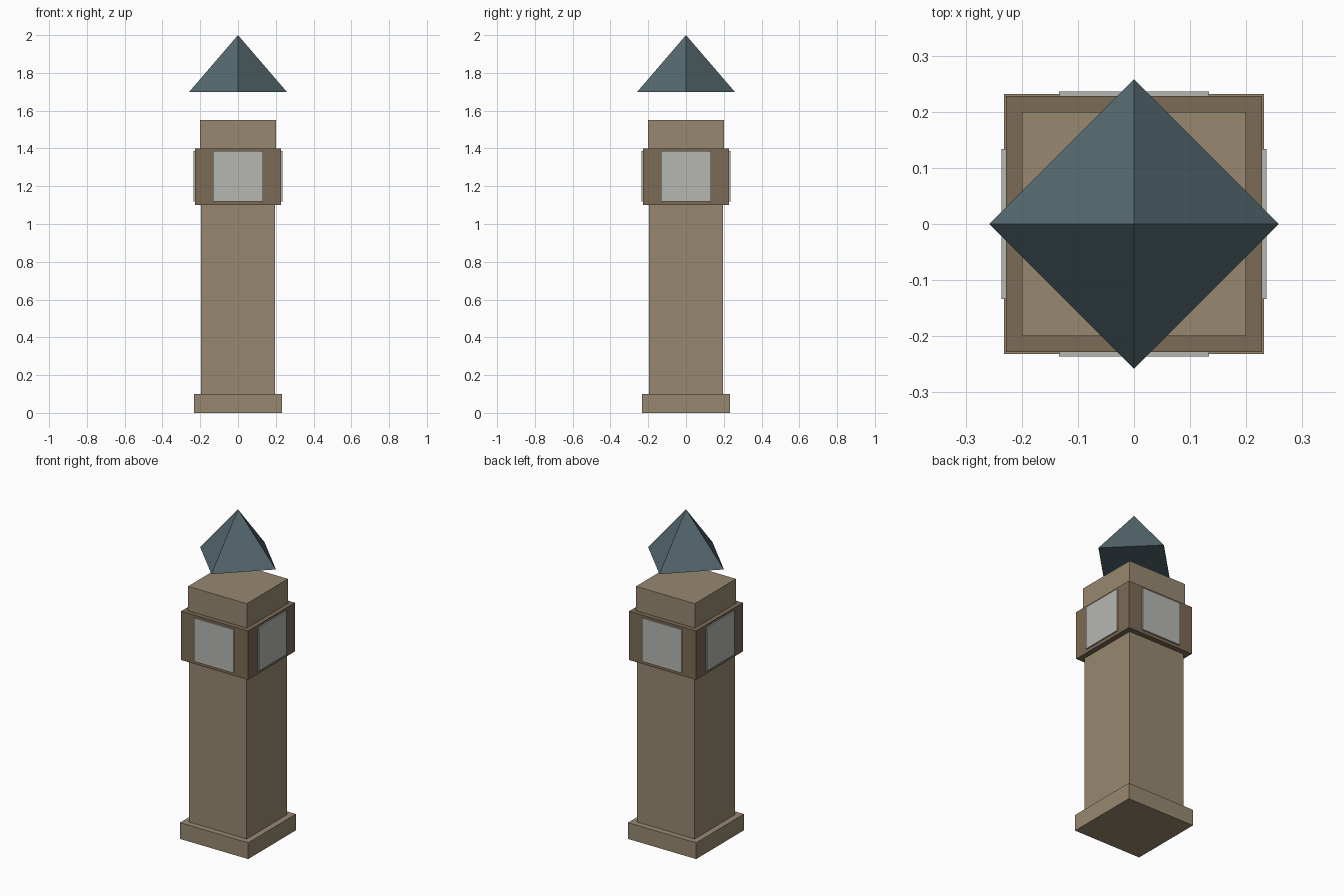
import bpy
from math import pi, sin, cos

if "Cube" in bpy.data.objects:
    bpy.data.objects.remove(bpy.data.objects["Cube"])


def material(name, rgb):
    m = bpy.data.materials.new(name)
    m.diffuse_color = (*rgb, 1)
    m.use_nodes = True
    m.node_tree.nodes["Principled BSDF"].inputs["Base Color"].default_value = m.diffuse_color
    return m


stone = material("stone", (0.31, 0.25, 0.165))
dark_stone = material("dark_stone", (0.20, 0.145, 0.09))
dial = material("dial", (0.47, 0.47, 0.44))
slate = material("slate", (0.09, 0.14, 0.16))


def box(name, centre, size, mat, turn=0):
    bpy.ops.mesh.primitive_cube_add(size=1, location=centre, rotation=(0, 0, turn))
    ob = bpy.context.object
    ob.name = name
    ob.scale = size
    ob.data.materials.append(mat)
    return ob


# Stacked square blocks: name, half width, bottom, top, material
for name, half, z0, z1, mat in (
    ("base", 0.232, 0.0, 0.10, stone),
    ("shaft", 0.196, 0.10, 1.10, stone),
    ("clock_housing", 0.228, 1.10, 1.40, dark_stone),
    ("upper_block", 0.20, 1.40, 1.55, stone),
):
    box(name, (0, 0, (z0 + z1) / 2), (2 * half, 2 * half, z1 - z0), mat)

# One thin clock panel on each side of the housing
for i in range(4):
    a = i * pi / 2
    r = 0.2265
    box(f"clock_panel_{i + 1}", (r * sin(a), -r * cos(a), 1.253),
        (0.267, 0.02, 0.267), dial, a)

# Floating pyramid roof with its corners on the x and y axes
bpy.ops.mesh.primitive_cone_add(vertices=4, radius1=0.258, radius2=0, depth=0.30,
                                location=(0, 0, 1.85))
roof = bpy.context.object
roof.name = "roof"
roof.data.materials.append(slate)
